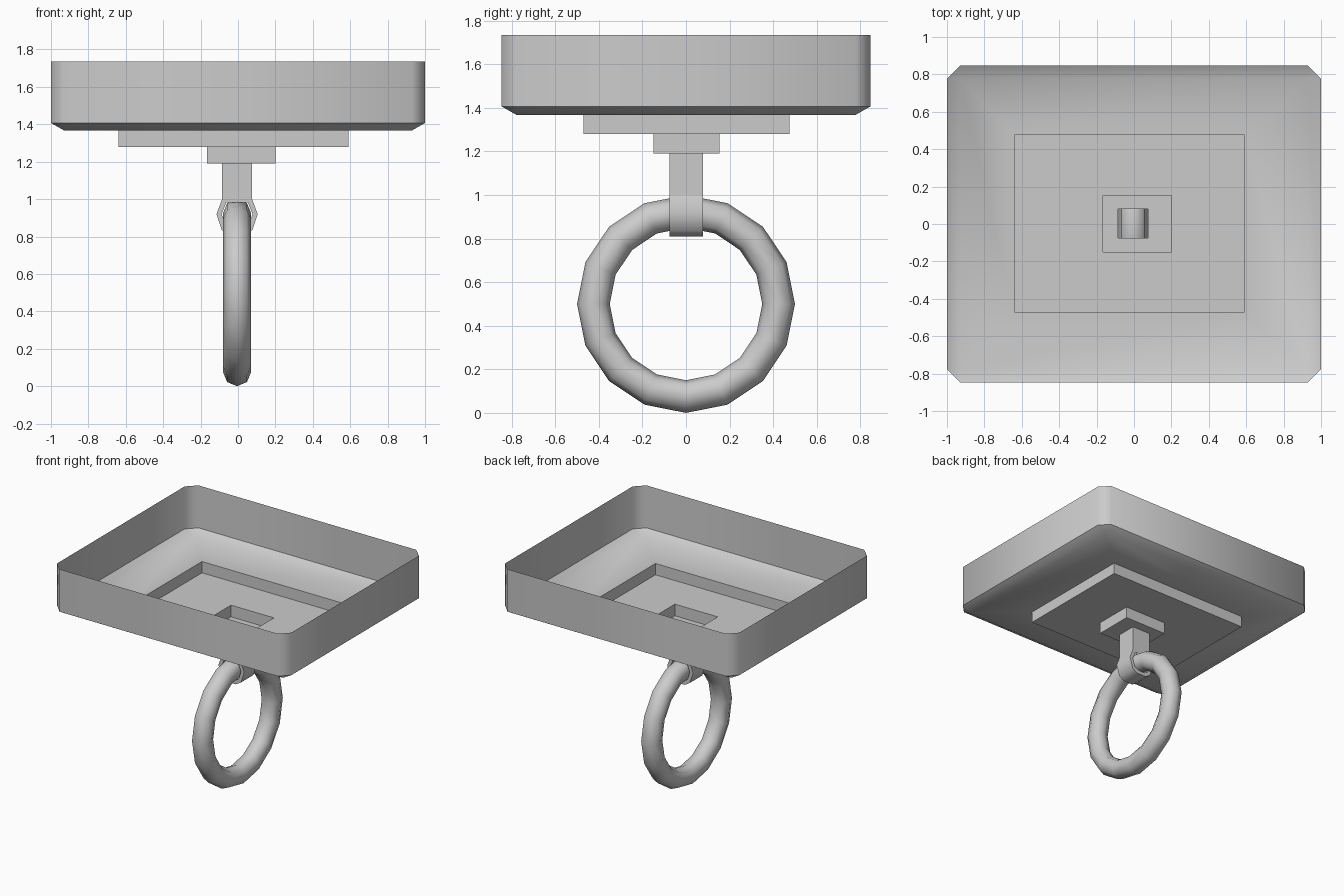
import bpy, bmesh, math

if "Cube" in bpy.data.objects:
    bpy.data.objects.remove(bpy.data.objects["Cube"])


def finish(name, bm, angle):
    bmesh.ops.recalc_face_normals(bm, faces=bm.faces)
    me = bpy.data.meshes.new(name)
    bm.to_mesh(me)
    bm.free()
    ob = bpy.data.objects.new(name, me)
    bpy.context.collection.objects.link(ob)
    bpy.ops.object.select_all(action='DESELECT')
    ob.select_set(True)
    bpy.context.view_layer.objects.active = ob
    bpy.ops.object.shade_smooth_by_angle(angle=math.radians(angle))
    return ob


def rect(bm, x0, x1, y0, y1, z):
    return [bm.verts.new((x, y, z)) for x, y in ((x0, y0), (x1, y0), (x1, y1), (x0, y1))]


def bridge(bm, a, b):
    n = len(a)
    for i in range(n):
        j = (i + 1) % n
        bm.faces.new((a[i], a[j], b[j], b[i]))


# open tray with chamfered corners, stepped plate, neck and hollow stem in one skin
bm = bmesh.new()
X, Y, C = 1.0, 0.847, 0.07
outline = [(-X, -Y + C), (-X + C, -Y), (X - C, -Y), (X, -Y + C),
           (X, Y - C), (X - C, Y), (-X + C, Y), (-X, Y - C)]
rim = [bm.verts.new((x, y, 1.735)) for x, y in outline]
low = [bm.verts.new((x, y, 1.407)) for x, y in outline]
bridge(bm, rim, low)
loop = rect(bm, -X + C, X - C, -Y + C, Y - C, 1.367)
for i in range(4):
    j = (i + 1) % 4
    bm.faces.new((low[2 * i], low[2 * i + 1], loop[i]))
    bm.faces.new((low[2 * i + 1], low[(2 * i + 2) % 8], loop[j], loop[i]))

plate = (-0.64, 0.59, -0.47, 0.475)
neck = (-0.167, 0.2, -0.15, 0.153)
stem = (-0.085, 0.075, -0.075, 0.079)
for size, top, bottom in ((plate, 1.367, 1.28), (neck, 1.28, 1.19), (stem, 1.19, 1.0)):
    for z in (top, bottom):
        nxt = rect(bm, *size, z)
        bridge(bm, loop, nxt)
        loop = nxt
finish("tray_with_stem", bm, 50)

# eye at the stem's foot, wrapping the ring
bm = bmesh.new()
half = [(0.08, 1.0), (0.11, 0.92), (0.082, 0.835), (0.04, 0.81)]
inner_half = [(0.058, 0.982), (0.083, 0.92), (0.062, 0.857), (0.03, 0.838)]
sides = []
for y in (stem[2], stem[3]):
    o, n = [[bm.verts.new((x - 0.005, y, z)) for x, z in
             [(-a, b) for a, b in h] + h[::-1]] for h in (half, inner_half)]
    bridge(bm, o, n)
    sides.append((o, n))
for k in (0, 1):
    a, b = sides[0][k], sides[1][k]
    for i in range(len(a) - 1):
        bm.faces.new((a[i], a[i + 1], b[i + 1], b[i]))
finish("ring_eye", bm, 50)

# hanging ring: 16 segments, 8-sided tube, standing in the YZ plane
bm = bmesh.new()
R, r, N, M = 0.425, 0.075, 16, 8
loops = []
for i in range(N):
    a = 2 * math.pi * i / N
    section = []
    for k in range(M):
        t = 2 * math.pi * k / M
        d = R + r * math.cos(t)
        section.append(bm.verts.new((r * math.sin(t) - 0.005, d * math.sin(a), 0.5 - d * math.cos(a))))
    loops.append(section)
for i in range(N):
    bridge(bm, loops[i], loops[(i + 1) % N])
finish("hanging_ring", bm, 60)
